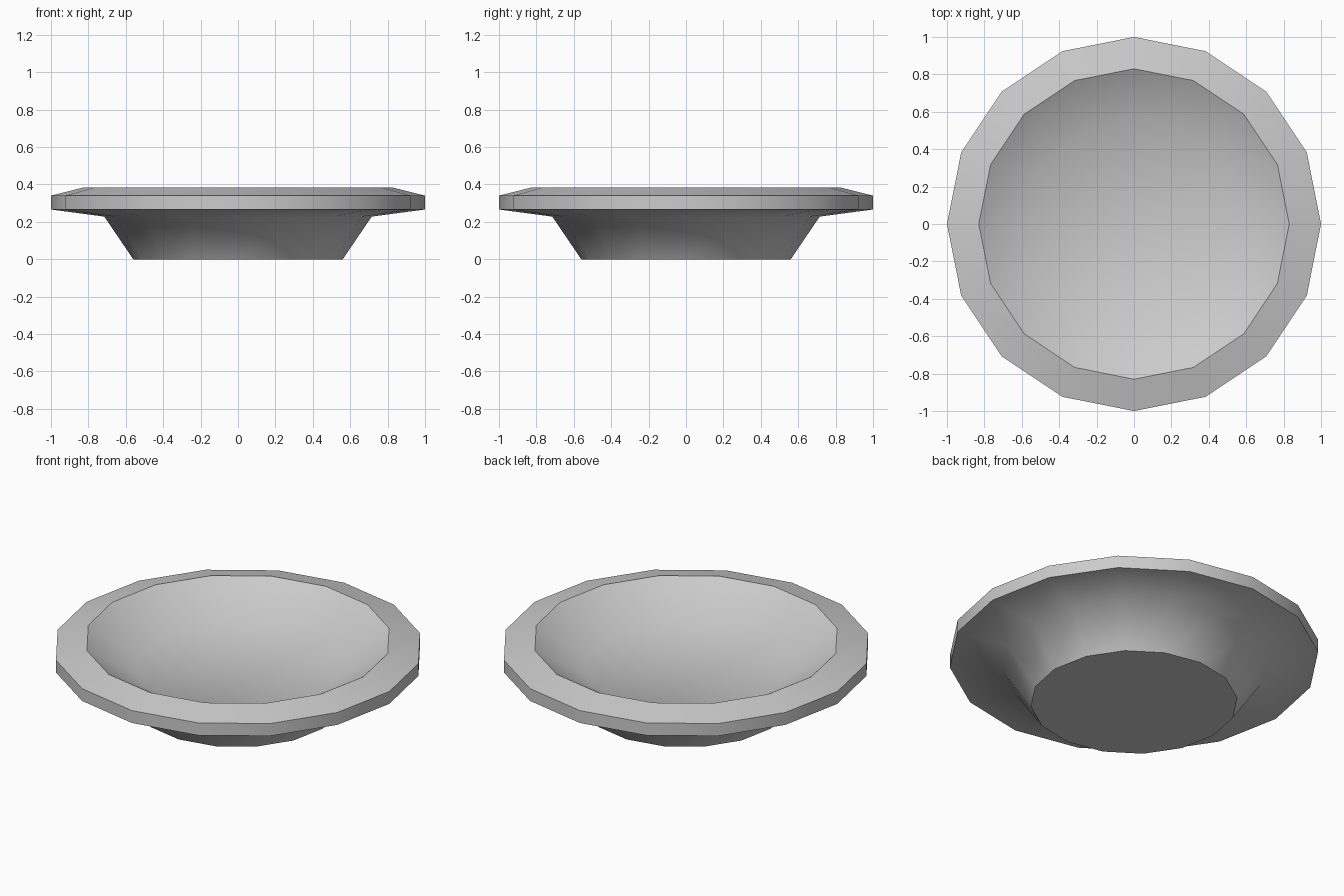
import bpy, bmesh, math

if "Cube" in bpy.data.objects:
    bpy.data.objects.remove(bpy.data.objects["Cube"])

SIDES = 16


def lathe(name, profile, sharp_rings):
    """Revolve an (r, z) profile; r = 0 is a pole; listed rings stay sharp."""
    bm = bmesh.new()
    rings = []
    for r, z in profile:
        n = 1 if r == 0 else SIDES
        rings.append([bm.verts.new((r * math.cos(2 * math.pi * i / SIDES),
                                    r * math.sin(2 * math.pi * i / SIDES), z))
                      for i in range(n)])
    for a, b in zip(rings, rings[1:]):
        for i in range(SIDES):
            j = (i + 1) % SIDES
            if len(b) == 1:
                bm.faces.new((a[i], a[j], b[0]))
            else:
                bm.faces.new((a[i], a[j], b[j], b[i]))
    # flat base under the foot
    bm.faces.new(list(reversed(rings[0])))
    bmesh.ops.recalc_face_normals(bm, faces=bm.faces[:])
    for f in bm.faces:
        f.smooth = True
    for k in sharp_rings:
        for i in range(SIDES):
            bm.edges.get((rings[k][i], rings[k][(i + 1) % SIDES])).smooth = False
    mesh = bpy.data.meshes.new(name)
    bm.to_mesh(mesh)
    bm.free()
    obj = bpy.data.objects.new(name, mesh)
    bpy.context.collection.objects.link(obj)
    return obj


# Dish: foot, flared wall, overhanging rim, then the shallow hollow inside
lathe("dish", [
    (0.56, 0.0), (0.715, 0.228), (1.0, 0.266), (1.0, 0.34), (0.83, 0.383),
    (0.56, 0.222), (0.0, 0.222),
], sharp_rings=(0, 2, 3, 4))
